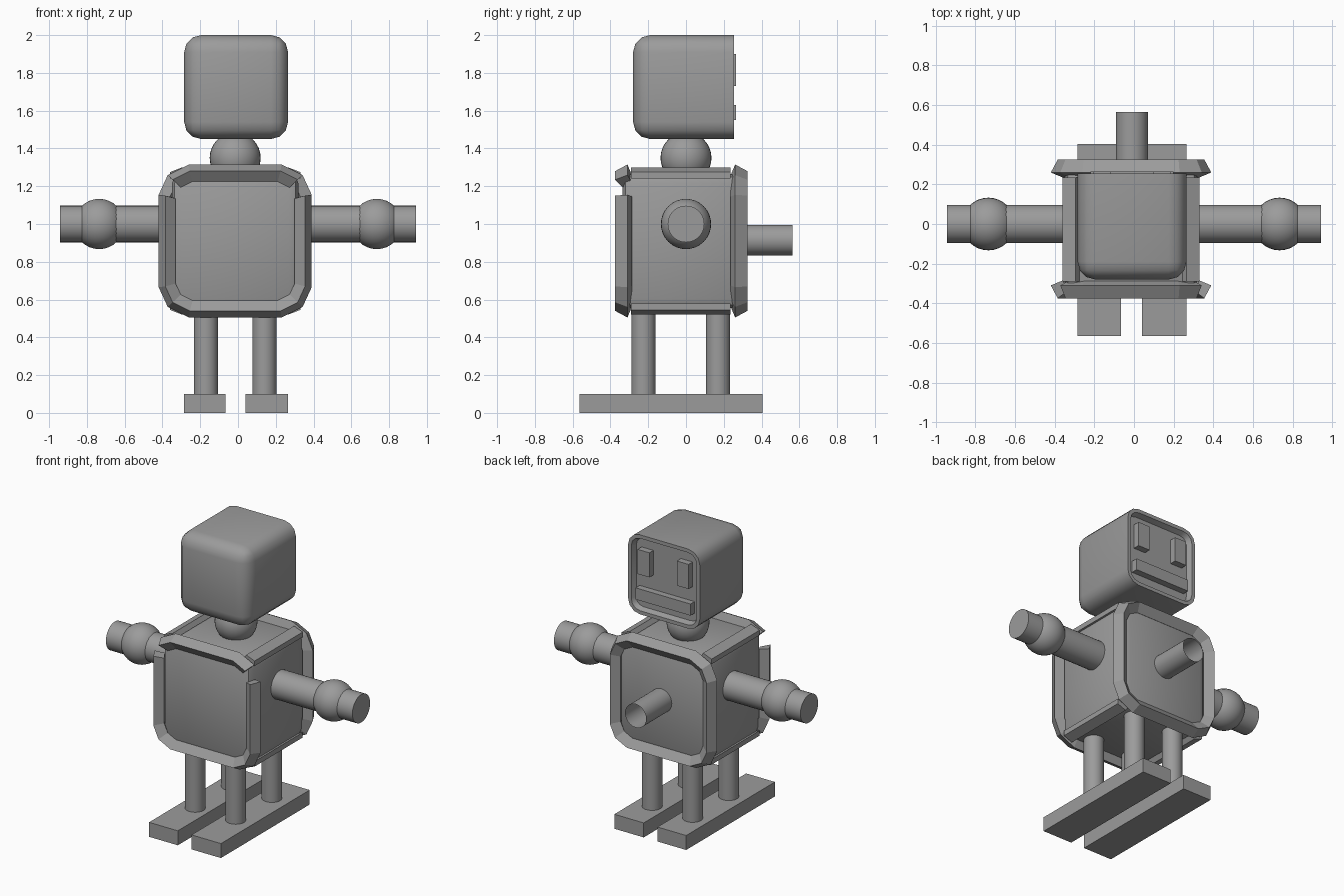
import bpy, bmesh, math
from mathutils import Matrix, Vector

if "Cube" in bpy.data.objects:
    bpy.data.objects.remove(bpy.data.objects["Cube"])

grey = bpy.data.materials.new("plain grey")
grey.use_nodes = True
COLOR = (0.33, 0.33, 0.33, 1)
grey.diffuse_color = COLOR
grey.node_tree.nodes["Principled BSDF"].inputs["Base Color"].default_value = COLOR


def finish(name, bm, smooth=None):
    bmesh.ops.recalc_face_normals(bm, faces=bm.faces)
    me = bpy.data.meshes.new(name)
    bm.to_mesh(me)
    bm.free()
    me.materials.append(grey)
    ob = bpy.data.objects.new(name, me)
    bpy.context.collection.objects.link(ob)
    if smooth:
        bpy.ops.object.select_all(action='DESELECT')
        ob.select_set(True)
        bpy.context.view_layer.objects.active = ob
        bpy.ops.object.shade_smooth_by_angle(angle=math.radians(smooth))
    return ob


def box_mesh(x, y, z):
    bm = bmesh.new()
    bmesh.ops.create_cube(bm, size=1)
    for v in bm.verts:
        v.co = [a + (b - a) * (c + 0.5) for (a, b), c in zip((x, y, z), v.co)]
    return bm


def box(name, x, y, z):
    return finish(name, box_mesh(x, y, z))


def rod(name, start, end, r, caps=True):
    a, b = Vector(start), Vector(end)
    turn = (b - a).to_track_quat('Z', 'Y').to_matrix().to_4x4()
    bm = bmesh.new()
    bmesh.ops.create_cone(bm, cap_ends=caps, segments=32, radius1=r, radius2=r,
                          depth=(b - a).length,
                          matrix=Matrix.Translation((a + b) / 2) @ turn)
    return finish(name, bm, 40)


def ball(name, at, r):
    bm = bmesh.new()
    bmesh.ops.create_uvsphere(bm, u_segments=32, v_segments=16, radius=r,
                              matrix=Matrix.Translation(at))
    return finish(name, bm, 60)


def outline(hx, hz, cut):
    """Rounded square with three points per corner, counter-clockwise."""
    pts = []
    corner = [(hx, hz - cut), (hx - cut * .3, hz - cut * .35), (hx - cut, hz)]
    for sx, sz in ((1, 1), (-1, 1), (-1, -1), (1, -1)):
        ring = [(x * sx, z * sz) for x, z in corner]
        pts += ring if sx * sz > 0 else ring[::-1]
    return pts


def rim(name, cx, cz, section, gaps=()):
    """Sweep a four-sided section (half x, half z, y, cut) round the outline."""
    bm = bmesh.new()
    loops = [[bm.verts.new((cx + x, y, cz + z)) for x, z in outline(hx, hz, cut)]
             for hx, hz, y, cut in section]
    n, m = len(loops[0]), len(loops)
    for i in range(n):
        if i not in gaps:
            j = (i + 1) % n
            for k in range(m):
                a, b = loops[k], loops[(k + 1) % m]
                bm.faces.new((a[i], a[j], b[j], b[i]))
    if gaps:
        bmesh.ops.holes_fill(bm, edges=[e for e in bm.edges if e.is_boundary], sides=4)
    return finish(name, bm)


CX, CZ = -0.015, 0.91

# Body core with flared rims on the back and front
body = box_mesh((CX - .335, CX + .335), (-.335, .285), (CZ - .355, CZ + .355))
bmesh.ops.bevel(body, geom=body.edges[:], offset=.05, segments=2, profile=.5,
                affect='EDGES')
finish("body", body, 40)
rim("back_rim", CX, CZ, [(.405, .405, .26, .16), (.37, .37, .325, .13),
                         (.315, .315, .285, .09), (.345, .345, .235, .11)])
rim("front_rim", CX, CZ, [(.405, .405, -.31, .16), (.37, .37, -.375, .13),
                          (.315, .315, -.335, .09), (.345, .345, -.285, .11)],
    gaps=(0, 4))

# Strips along the upper and lower side edges
for side, sx in (("left", 1), ("right", -1)):
    for level, sz in (("top", 1), ("bottom", -1)):
        bm = bmesh.new()
        ring = [bm.verts.new((CX + sx * x, -.29, CZ + sz * z))
                for x, z in ((.345, .33), (.345, .365), (.28, .39), (.26, .36))]
        cap = bm.faces.new(ring)
        ext = bmesh.ops.extrude_face_region(bm, geom=[cap], use_keep_orig=True)
        for v in ext["geom"]:
            if isinstance(v, bmesh.types.BMVert):
                v.co.y = .235
        finish(f"{side}_{level}_edge_strip", bm)

# Neck and rounded head, with the face panel sunk into the +y side
ball("neck", (CX, 0, 1.35), .135)
head = box_mesh((-.285, .265), (-.28, .255), (1.45, 2.0))
edges = [e for e in head.edges if not all(v.co.y > .2 for v in e.verts)]
bmesh.ops.bevel(head, geom=edges, offset=.09, segments=3, profile=.5, affect='EDGES')
head.normal_update()
panel = max(head.faces, key=lambda f: f.normal.y * f.calc_area())
bmesh.ops.inset_region(head, faces=[panel], thickness=.025)
bmesh.ops.inset_region(head, faces=[panel], thickness=.015, depth=-.035)
finish("head", head, 40)
for side, x in (("left", .14), ("right", -.16)):
    box(f"{side}_eye", (x - .045, x + .045), (.2, .265), (1.73, 1.9))
box("mouth", (-.22, .2), (.2, .265), (1.55, 1.63))

# Arms with ball joints, legs and long feet
for side, s, foot in (("left", 1, (.04, .265)), ("right", -1, (-.285, -.065))):
    rod(f"{side}_arm", (s * .3, 0, 1), (s * .943, 0, 1), .097)
    ball(f"{side}_elbow", (s * .735, 0, 1), .133)
    box(f"{side}_foot", foot, (-.565, .405), (0, .1))
    for place, y in (("front", -.225), ("back", .17)):
        x = CX + s * .155
        rod(f"{side}_{place}_leg", (x, y, .09), (x, y, .58), .064)

# Open pipe on the back
rod("back_pipe", (-.01, .25, .915), (-.01, .565, .915), .081, caps=False)
